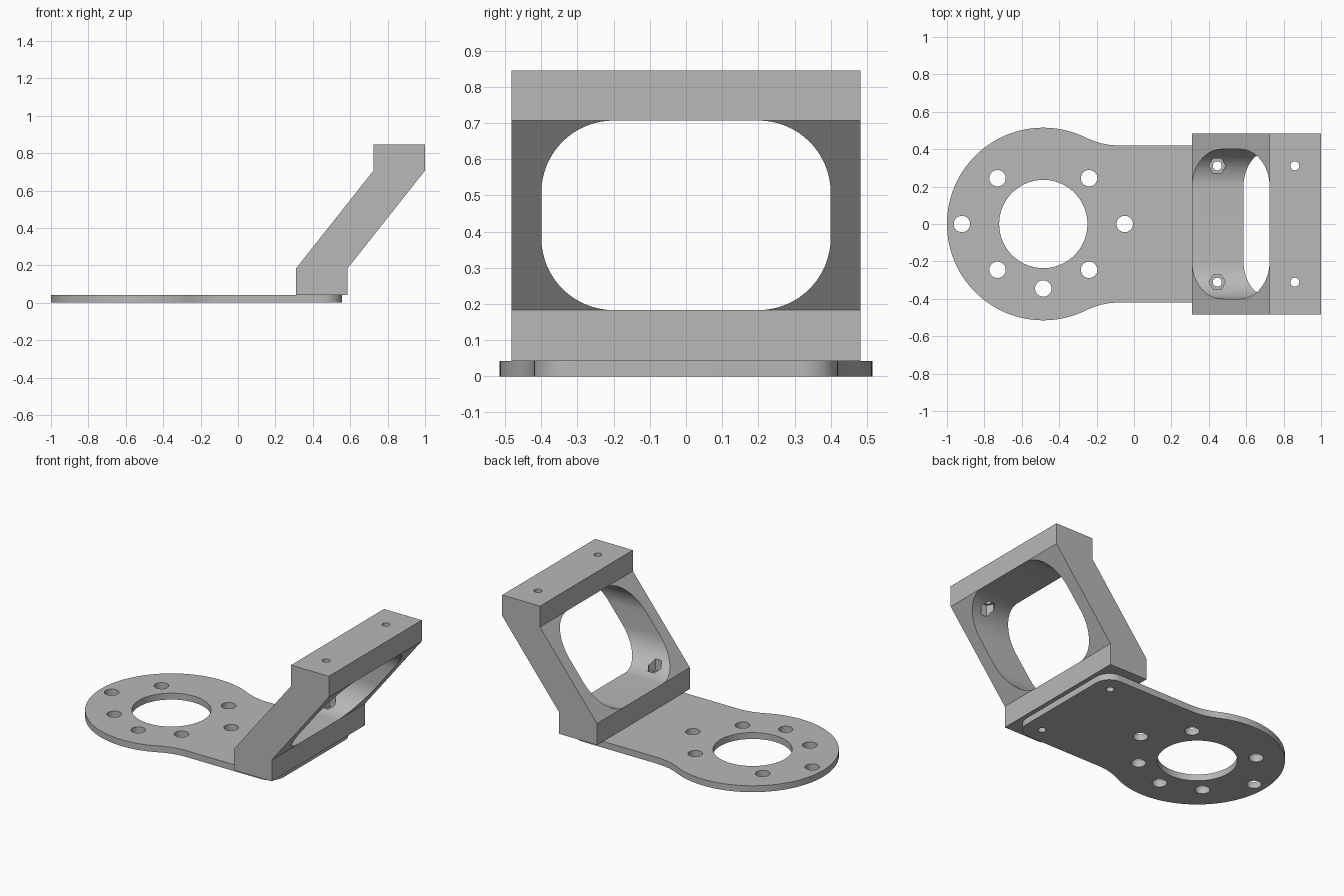
import bpy, bmesh
from math import cos, sin, pi, radians, atan2
from mathutils import Vector

cube = bpy.data.objects.get("Cube")
if cube:
    bpy.data.objects.remove(cube, do_unlink=True)

grey = bpy.data.materials.new("plain grey")
grey.use_nodes = True
grey.diffuse_color = (0.48, 0.48, 0.48, 1)
grey.node_tree.nodes["Principled BSDF"].inputs["Base Color"].default_value = grey.diffuse_color

T = 0.042                      # plate thickness


def arc(cx, cy, r, a0, a1, n):
    """Points on an arc, angles in radians, both ends included."""
    return [(cx + r * cos(a0 + (a1 - a0) * i / n),
             cy + r * sin(a0 + (a1 - a0) * i / n)) for i in range(n + 1)]


def prism(name, points, lo, hi, axis="z"):
    """Extrude a 2D outline along an axis; outlines are xy, xz or yz."""
    place = {"z": lambda a, b, d: (a, b, d),
             "y": lambda a, b, d: (a, d, b),
             "x": lambda a, b, d: (d, a, b)}[axis]
    bm = bmesh.new()
    face = bm.faces.new([bm.verts.new(place(a, b, lo)) for a, b in points])
    new = bmesh.ops.extrude_face_region(bm, geom=[face])["geom"]
    shift = Vector(place(0, 0, hi - lo))
    bmesh.ops.translate(bm, vec=shift, verts=[v for v in new if isinstance(v, bmesh.types.BMVert)])
    bmesh.ops.recalc_face_normals(bm, faces=bm.faces)
    mesh = bpy.data.meshes.new(name)
    bm.to_mesh(mesh)
    bm.free()
    mesh.materials.append(grey)
    obj = bpy.data.objects.new(name, mesh)
    bpy.context.collection.objects.link(obj)
    return obj


def drill(name, x, y, r, lo, hi, sides=32):
    """Round or hexagonal cutter standing on z."""
    return prism(name, arc(x, y, r, 0, 2 * pi, sides)[:-1], lo, hi)


def cut(obj, cutters):
    """Subtract each cutter, then discard it."""
    bpy.context.view_layer.objects.active = obj
    for c in cutters:
        c.hide_render = True
        mod = obj.modifiers.new("cut", "BOOLEAN")
        mod.operation, mod.solver, mod.object = "DIFFERENCE", "EXACT", c
        bpy.ops.object.modifier_apply(modifier=mod.name)
        bpy.data.objects.remove(c, do_unlink=True)


def smooth(obj):
    bpy.ops.object.select_all(action="DESELECT")
    obj.select_set(True)
    bpy.context.view_layer.objects.active = obj
    bpy.ops.object.shade_smooth_by_angle(angle=radians(30))


# Base plate: round head, blended neck, rounded end
HX, HR = -0.485, 0.515         # head centre and radius
NW, END, CR = 0.42, 0.557, 0.1  # neck half width, end, corner radius
BX, BR = -0.08, 0.396          # neck blend centre and radius
join = atan2(NW + BR, BX - HX)
half = arc(END - CR, NW - CR, CR, 0, pi / 2, 10)
half += arc(BX, NW + BR, BR, -pi / 2, join - pi, 10)
half += arc(HX, 0, HR, join, pi, 40)[1:]
outline = half + [(x, -y) for x, y in reversed(half[:-1])]
plate = prism("base_plate", outline, 0, T)

# Plate openings: large bore, mounting holes, bolt holes
BOLT_LOW, BOLT_HIGH, BOLT_Y = 0.445, 0.86, 0.311
spots = [(-0.92, 0), (-0.05, 0), (HX, -0.345)]
spots += [(HX + i * 0.245, j * 0.245) for i in (-1, 1) for j in (-1, 1)]
holes = [drill("bore_cutter", HX, 0, 0.236, -0.1, 0.2, 64)]
holes += [drill("hole_cutter", x, y, 0.044, -0.1, 0.2) for x, y in spots]
holes += [drill("bolt_cutter", BOLT_LOW, s * BOLT_Y, 0.024, -0.1, 0.2) for s in (-1, 1)]
cut(plate, holes)
smooth(plate)

# Slanted bracket
Z0, Z1, TOP, W = 0.183, 0.707, 0.845, 0.483
side = [(0.31, T), (0.585, T), (0.585, Z0), (1, Z1),
        (1, TOP), (0.725, TOP), (0.725, Z1), (0.31, Z0)]
bracket = prism("slanted_bracket", side, -W, W, "y")

# Rounded window through the bracket
R, WY = 0.2, 0.4
window = []
for k, (sy, sz) in enumerate([(1, Z1 - R), (-1, Z1 - R), (-1, Z0 + R), (1, Z0 + R)]):
    window += arc(sy * (WY - R), sz, R, k * pi / 2, (k + 1) * pi / 2, 16)
cuts = [prism("window_cutter", window, 0, 1.3, "x")]

# Bolt holes with hexagonal nut pockets in the window corners
for s in (-1, 1):
    y = s * BOLT_Y
    cuts += [drill("bolt_cutter", BOLT_LOW, y, 0.024, -0.1, 0.3),
             drill("nut_cutter", BOLT_LOW, y, 0.044, Z0 - 0.008, 0.36, 6),
             drill("bolt_cutter", BOLT_HIGH, y, 0.024, 0.6, 1),
             drill("nut_cutter", BOLT_HIGH, y, 0.044, 0.53, Z1 + 0.008, 6)]
cut(bracket, cuts)
smooth(bracket)
